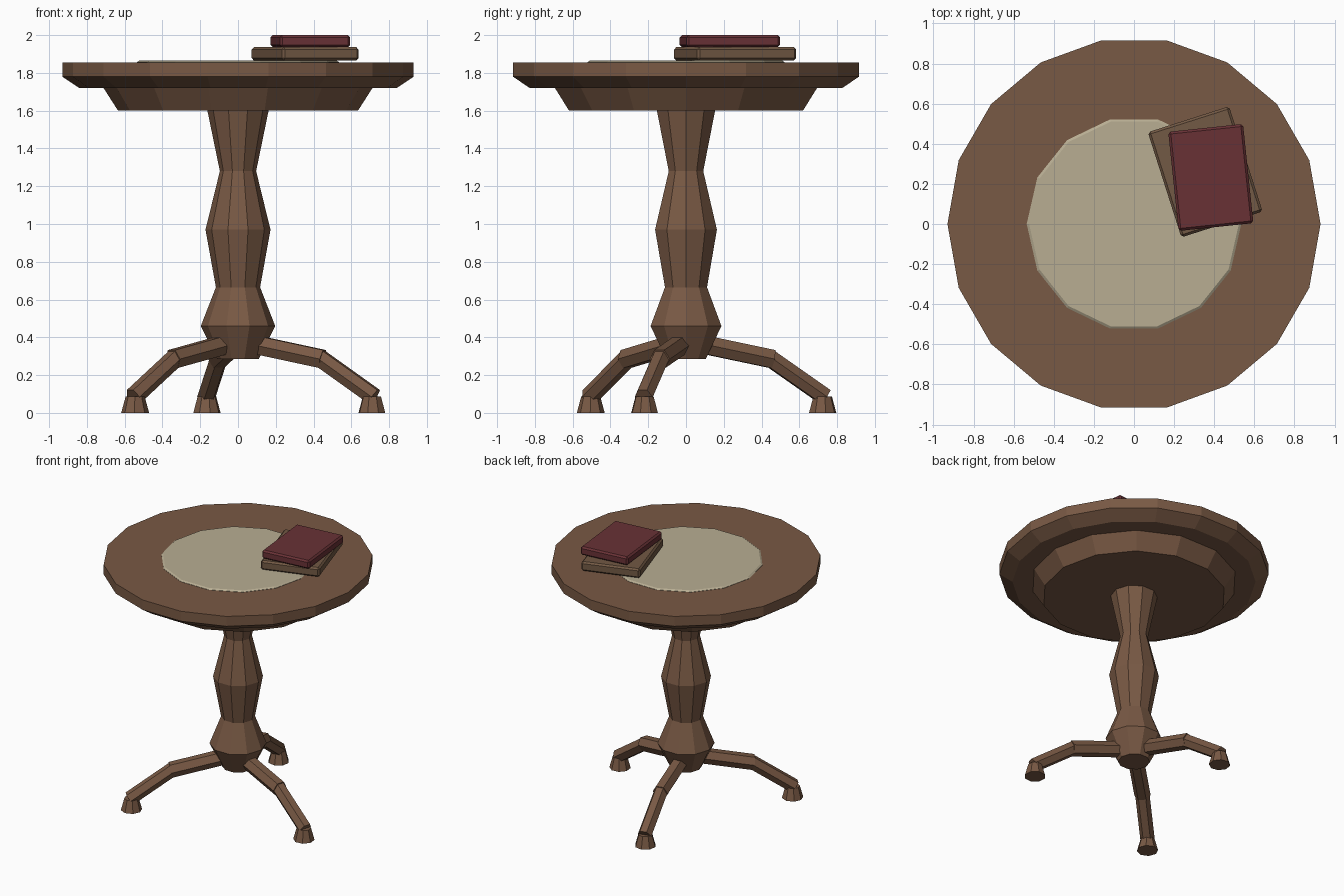
import bpy, bmesh, math
from mathutils import Vector, Matrix

cube = bpy.data.objects.get("Cube")
if cube:
    bpy.data.objects.remove(cube, do_unlink=True)


def material(name, rgb):
    m = bpy.data.materials.new(name)
    m.use_nodes = True
    m.diffuse_color = (*rgb, 1)
    m.node_tree.nodes["Principled BSDF"].inputs["Base Color"].default_value = (*rgb, 1)
    return m


WOOD = material("brown wood", (0.19, 0.10, 0.058))
CLOTH = material("cream cloth", (0.48, 0.42, 0.29))
RED = material("dark red cover", (0.14, 0.031, 0.036))
TAN = material("tan brown cover", (0.17, 0.10, 0.058))


def finish(name, bm, mat):
    bmesh.ops.recalc_face_normals(bm, faces=bm.faces)
    mesh = bpy.data.meshes.new(name)
    bm.to_mesh(mesh)
    bm.free()
    mesh.materials.append(mat)
    obj = bpy.data.objects.new(name, mesh)
    bpy.context.collection.objects.link(obj)
    return obj


def lathe(name, profile, sides, mat, matrix=Matrix()):
    """Capped faceted solid from (radius, height) pairs, bottom to top."""
    bm = bmesh.new()
    rings = []
    for r, z in profile:
        angles = [math.tau * i / sides for i in range(sides)]
        rings.append([bm.verts.new((r * math.cos(a), r * math.sin(a), z)) for a in angles])
    for low, high in zip(rings, rings[1:]):
        for i in range(sides):
            j = (i + 1) % sides
            bm.faces.new((low[i], low[j], high[j], high[i]))
    bm.faces.new(rings[0][::-1])
    bm.faces.new(rings[-1])
    bm.transform(matrix)
    return finish(name, bm, mat)


def rod(name, start, end, radius, sides=6):
    axis = end - start
    turn = axis.to_track_quat('Z', 'Y').to_matrix().to_4x4()
    lathe(name, [(radius, 0), (radius, axis.length)], sides, WOOD,
          Matrix.Translation(start) @ turn)


def book(name, centre, size, degrees, mat):
    bm = bmesh.new()
    bmesh.ops.create_cube(bm, size=1)
    bmesh.ops.scale(bm, vec=size, verts=bm.verts)
    bmesh.ops.bevel(bm, geom=bm.edges[:], offset=0.012, segments=1, affect='EDGES')
    bm.transform(Matrix.Translation(centre) @ Matrix.Rotation(math.radians(degrees), 4, 'Z'))
    finish(name, bm, mat)


# Table top, apron and cloth
lathe("table_top", [(0.84, 1.72), (0.93, 1.78), (0.93, 1.855)], 18, WOOD)
lathe("apron", [(0.635, 1.60), (0.715, 1.725)], 14, WOOD)
lathe("round_cloth", [(0.535, 1.853), (0.535, 1.857), (0.523, 1.865)], 14, CLOTH)

# Turned pedestal
lathe("pedestal", [(0.11, 0.285), (0.197, 0.46), (0.117, 0.665), (0.172, 0.97),
                   (0.096, 1.28), (0.164, 1.61)], 10, WOOD)

# Three bent legs with flared feet
for n in range(3):
    a = math.radians(120 * n - 17.2)
    out = Vector((math.cos(a), math.sin(a), 0))

    def spot(r, z):
        return out * r + Vector((0, 0, z))

    rod(f"upper_leg_{n + 1}", spot(0.08, 0.365), spot(0.47, 0.285), 0.056)
    rod(f"lower_leg_{n + 1}", spot(0.44, 0.30), spot(0.755, 0.085), 0.05)
    lathe(f"foot_{n + 1}", [(0.074, 0), (0.05, 0.088)], 8, WOOD,
          Matrix.Translation(spot(0.742, 0)) @ Matrix.Rotation(a, 4, 'Z'))

# Stacked books
book("lower_book", (0.355, 0.26, 1.901), (0.425, 0.55, 0.07), 17.7, TAN)
book("upper_book", (0.383, 0.232, 1.968), (0.375, 0.497, 0.064), 6, RED)
